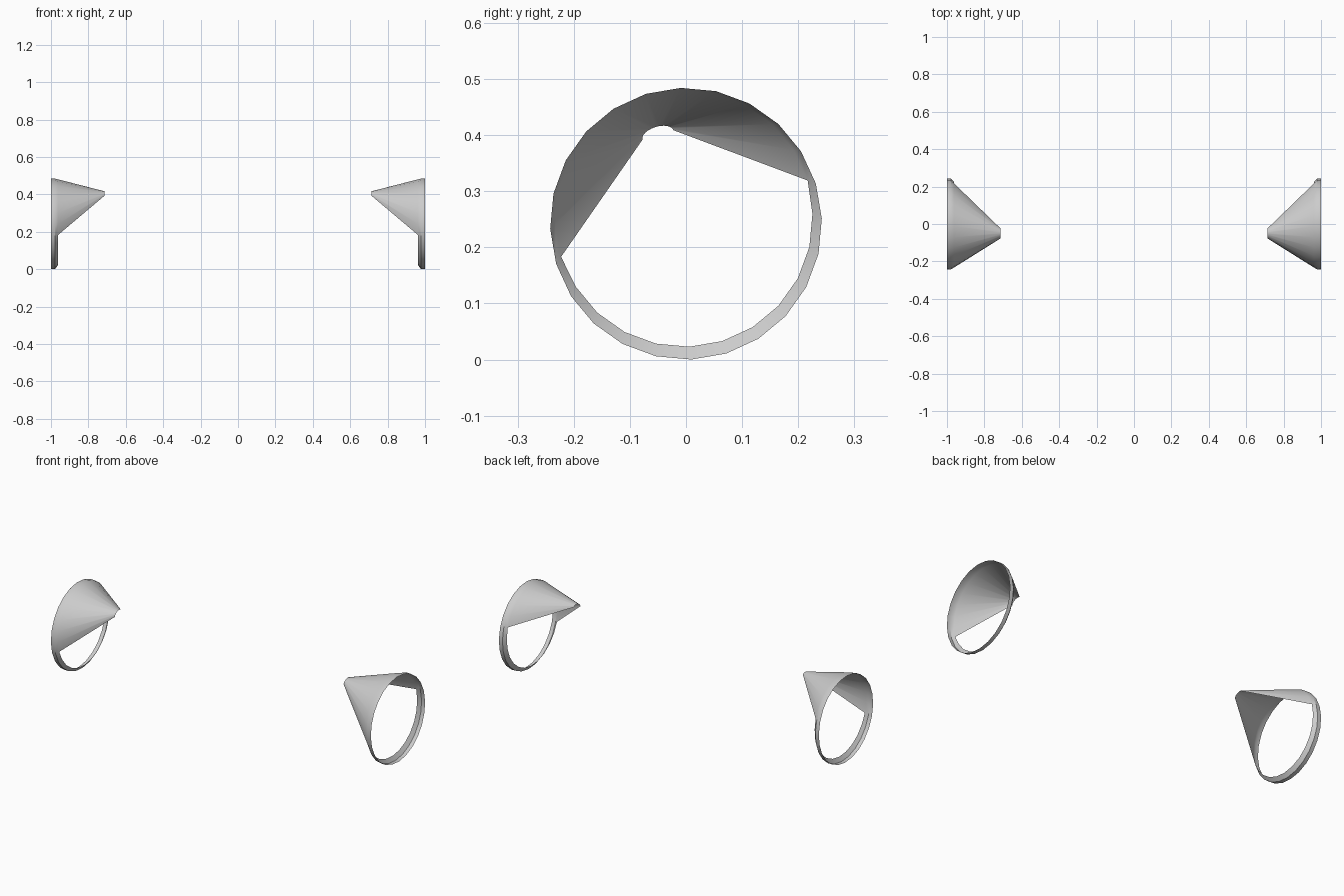
import bpy, bmesh, math
from mathutils import Vector

if "Cube" in bpy.data.objects:
    bpy.data.objects.remove(bpy.data.objects["Cube"])

SIDES = 24
STEP = 2 * math.pi / SIDES
OFFSET = math.radians(-2.2)
RADIUS, CENTRE_Z = 0.2422, 0.242
TIP = Vector((0.715, -0.05, 0.400))      # middle of the small open tip
TIP_HALF_WIDTH, TIP_RISE = 0.029, 0.015  # flattened half-round tip
FIRST, LAST = -7, 5                      # rim corners spanned by the half cone


def rim_point(k, x):
    a = OFFSET + k * STEP
    return Vector((x, RADIUS * math.sin(a), CENTRE_Z + RADIUS * math.cos(a)))


def tip_point(k):
    # arc across the tip, its chord parallel to the cut edges of the cone
    tilt = OFFSET + LAST * STEP
    along = Vector((0, math.sin(tilt), math.cos(tilt)))
    up = Vector((0, -math.cos(tilt), math.sin(tilt)))
    a = math.pi * (k - FIRST) / (LAST - FIRST)
    return TIP - along * TIP_HALF_WIDTH * math.cos(a) + up * TIP_RISE * math.sin(a)


bm = bmesh.new()
ks = [FIRST + i for i in range(SIDES)]
outer = [bm.verts.new(rim_point(k, 1.0)) for k in ks]
shoulder = [bm.verts.new(rim_point(k, 0.978)) for k in ks]
lip = []
for k in ks:
    target = tip_point(k) if k <= LAST else TIP
    p = rim_point(k, 0.978).lerp(target, 0.057)
    p.x = 0.962
    lip.append(bm.verts.new(p))

# rim band and its inward lip, all the way round
for i in range(SIDES):
    j = (i + 1) % SIDES
    bm.faces.new((outer[i], outer[j], shoulder[j], shoulder[i]))
    bm.faces.new((shoulder[i], shoulder[j], lip[j], lip[i]))

# upper half cone running to the open tip
tip = [bm.verts.new(tip_point(k)) for k in range(FIRST, LAST + 1)]
for i in range(LAST - FIRST):
    bm.faces.new((lip[i], lip[i + 1], tip[i + 1], tip[i]))

bmesh.ops.recalc_face_normals(bm, faces=bm.faces)
if sum(f.normal.dot(f.calc_center_median() - Vector((0.95, 0, CENTRE_Z))) for f in bm.faces) < 0:
    bmesh.ops.reverse_faces(bm, faces=bm.faces)

mesh = bpy.data.meshes.new("cone_hoods")
bm.to_mesh(mesh)
bm.free()
hoods = bpy.data.objects.new("cone_hoods", mesh)
bpy.context.collection.objects.link(hoods)

bpy.context.view_layer.objects.active = hoods
hoods.select_set(True)
bpy.ops.object.shade_smooth_by_angle(angle=math.radians(30))

# opposite hood
mirror = hoods.modifiers.new("mirror", 'MIRROR')
mirror.use_axis[0] = True
mirror.use_mirror_merge = False
